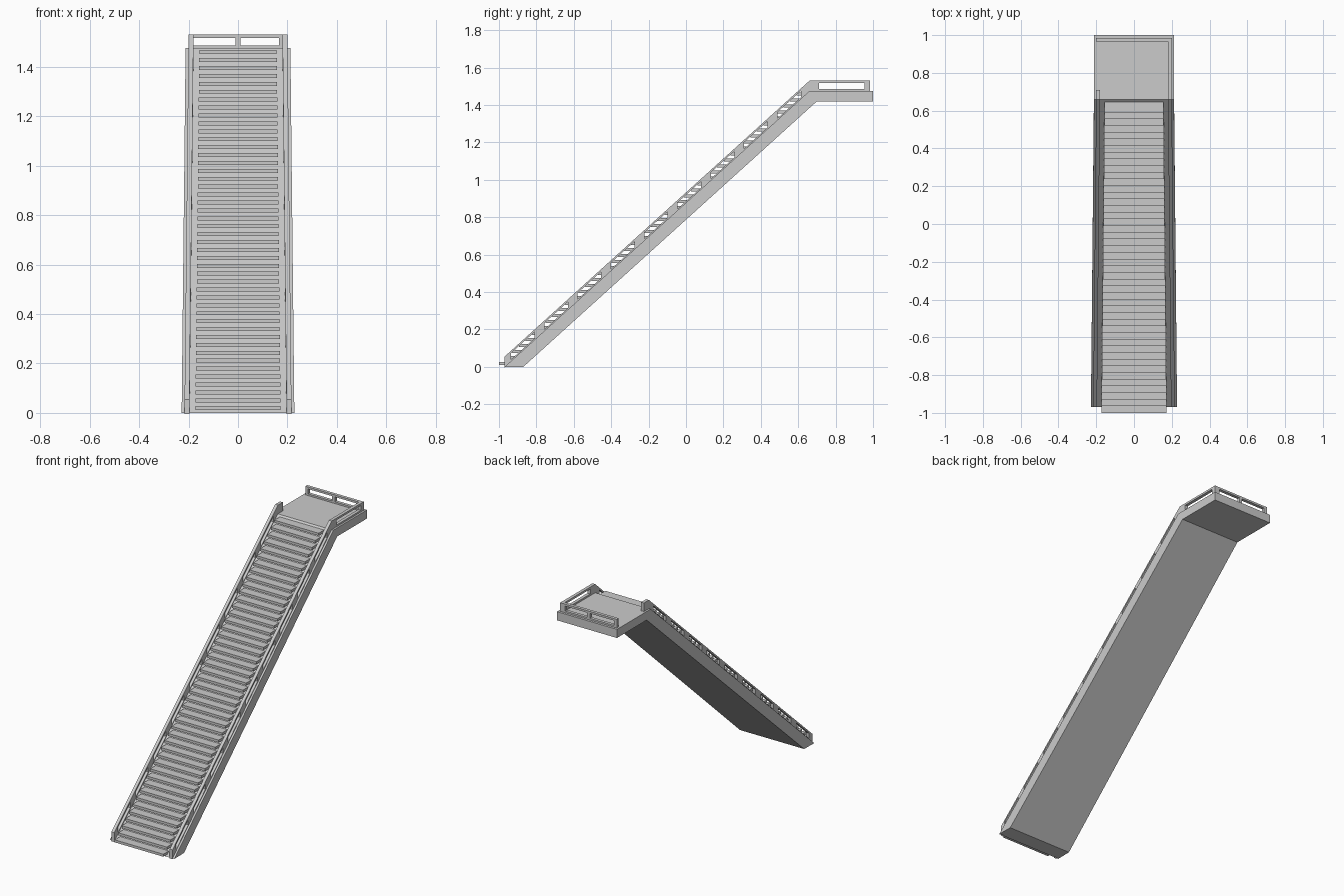
import bpy, bmesh

if "Cube" in bpy.data.objects:
    bpy.data.objects.remove(bpy.data.objects["Cube"])

SLOPE = 1.475 / 1.63


def half_width(y):
    # the flight narrows towards the top, the landing is constant
    t = min(max((y + 0.97) / 1.63, 0), 1)
    return 0.228 - 0.016 * t


def ramp(y, lift=0.0):
    # point on the sloped deck line, raised by lift
    return (y, (y + 0.97) * SLOPE + lift)


def prism(bm, profile, x0, x1):
    # extrude a yz profile between two x functions of y
    a = [bm.verts.new((x0(y), y, z)) for y, z in profile]
    b = [bm.verts.new((x1(y), y, z)) for y, z in profile]
    bm.faces.new(a)
    bm.faces.new(b[::-1])
    n = len(a)
    for i in range(n):
        j = (i + 1) % n
        bm.faces.new((a[j], a[i], b[i], b[j]))


def box(bm, x0, x1, y0, y1, z0, z1):
    prism(bm, [(y0, z0), (y1, z0), (y1, z1), (y0, z1)],
          lambda y: x0, lambda y: x1)


def finish(bm, name):
    bmesh.ops.recalc_face_normals(bm, faces=bm.faces)
    me = bpy.data.meshes.new(name)
    bm.to_mesh(me)
    bm.free()
    ob = bpy.data.objects.new(name, me)
    bpy.context.collection.objects.link(ob)


# sloped flight body
bm = bmesh.new()
prism(bm, [(-0.97, 0), (-0.87, 0), (0.70, 1.42), (0.66, 1.475)],
      lambda y: -half_width(y), half_width)
finish(bm, "flight_body")

# landing slab
bm = bmesh.new()
prism(bm, [(0.66, 1.475), (0.70, 1.42), (1.0, 1.42), (1.0, 1.475)],
      lambda y: -half_width(y), half_width)
finish(bm, "landing")

# treads
bm = bmesh.new()
for i in range(46):
    z = 0.011 + i * 0.032
    y = -1.0 + i * 0.032 / SLOPE
    w = half_width(y) - 0.056
    box(bm, -w, w, y, y + 0.055, z, z + 0.016)
finish(bm, "treads")

# sloped side rails with nine openings each
for side, name in ((-1, "left_rail"), (1, "right_rail")):
    bm = bmesh.new()
    outer = lambda y: side * (half_width(y) - 0.012)
    inner = lambda y: side * (half_width(y) - 0.032)

    def strip(y0, y1, low, high):
        prism(bm, [ramp(y0, low), ramp(y1, low), ramp(y1, high), ramp(y0, high)],
              inner, outer)

    strip(-0.97, 0.66, 0.042, 0.055)
    strip(-0.97, 0.66, -0.005, 0.008)
    strip(-0.97, -0.935, 0.008, 0.042)
    for i in range(9):
        y = -0.81 + i * 0.178
        strip(y, min(y + 0.053, 0.66), 0.008, 0.042)
    # level end post on the landing
    box(bm, side * 0.18, side * 0.2, 0.66, 0.71, 1.47, 1.53)
    finish(bm, name)

# landing guard on the right side
bm = bmesh.new()
box(bm, 0.18, 0.2, 0.71, 0.985, 1.517, 1.53)
box(bm, 0.18, 0.2, 0.71, 0.985, 1.47, 1.486)
box(bm, 0.18, 0.2, 0.955, 0.985, 1.486, 1.517)
finish(bm, "landing_side_guard")

# landing guard along the back
bm = bmesh.new()
box(bm, -0.2, 0.18, 0.965, 0.985, 1.517, 1.53)
box(bm, -0.2, 0.18, 0.965, 0.985, 1.47, 1.486)
for x0, x1 in ((-0.2, -0.18), (-0.01, 0.01), (0.165, 0.18)):
    box(bm, x0, x1, 0.965, 0.985, 1.486, 1.517)
finish(bm, "landing_back_guard")
